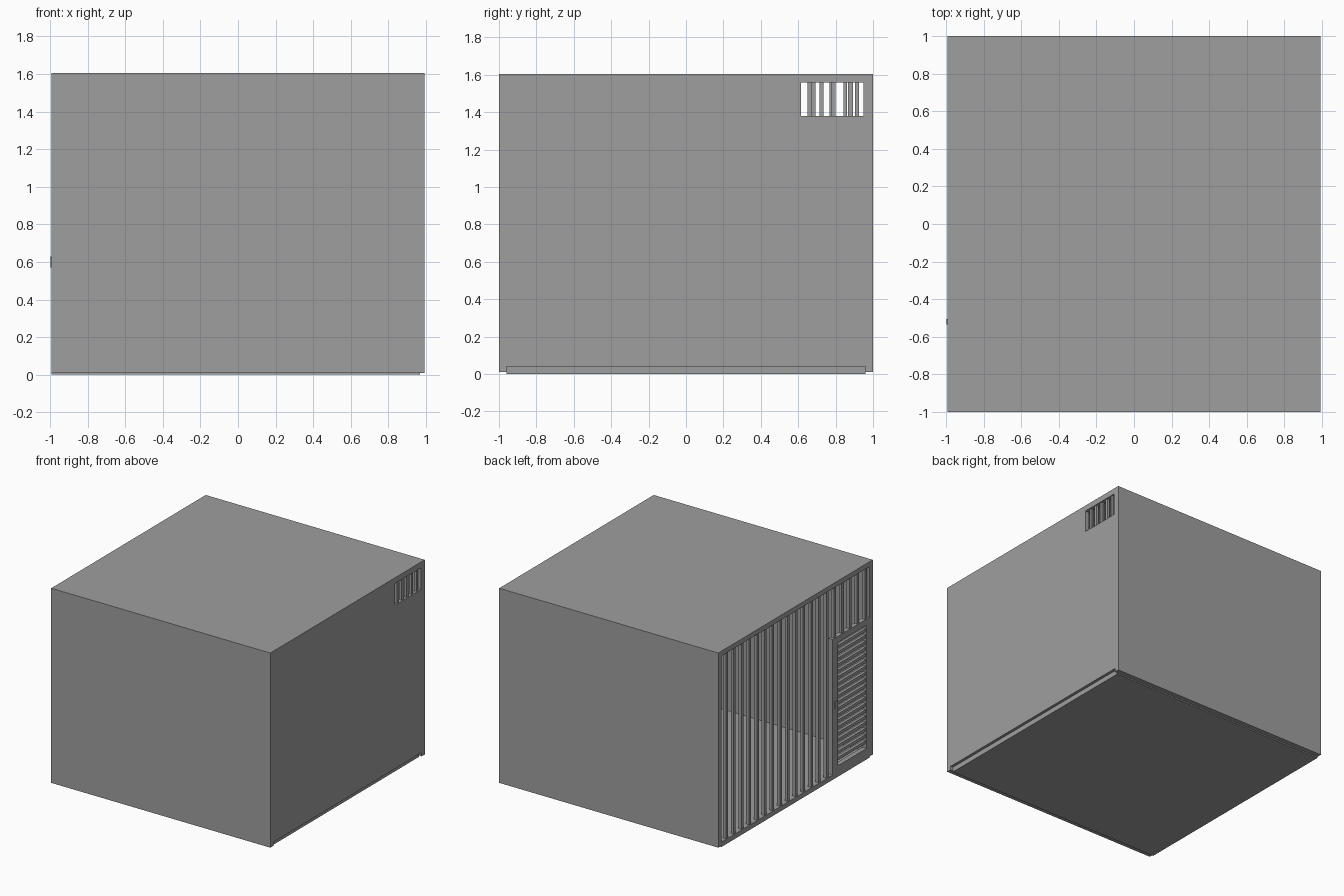
import bpy
import bmesh
from mathutils import Matrix, Vector

cube = bpy.data.objects.get("Cube")
if cube:
    bpy.data.objects.remove(cube, do_unlink=True)

GREY = (0.346, 0.346, 0.346, 1.0)
grey = bpy.data.materials.new("concrete_grey")
grey.use_nodes = True
grey.diffuse_color = GREY
grey.node_tree.nodes["Principled BSDF"].inputs["Base Color"].default_value = GREY


def part(name, boxes):
    """One object made of boxes, each given as (x range, y range, z range)."""
    bm = bmesh.new()
    for ranges in boxes:
        low = Vector([r[0] for r in ranges])
        high = Vector([r[1] for r in ranges])
        matrix = Matrix.Translation((low + high) / 2) @ Matrix.Diagonal((high - low).to_4d())
        bmesh.ops.create_cube(bm, size=1, matrix=matrix)
    mesh = bpy.data.meshes.new(name)
    bm.to_mesh(mesh)
    bm.free()
    mesh.materials.append(grey)
    obj = bpy.data.objects.new(name, mesh)
    bpy.context.collection.objects.link(obj)
    return obj


def around(center, width):
    return (center - width / 2, center + width / 2)


X, Y, TOP = 0.993, 1.0, 1.605
INNER = 0.96
CEILING = 1.565
FLOOR = 0.04
full_x = (-X, X)
inner_y = (-INNER, INNER)

# Shell: floor slab, roof and two plain walls
part("floor", [((-X, 0.97), inner_y, (0, FLOOR))])
part("roof", [(full_x, (-Y, Y), (CEILING, TOP))])
part("front_wall", [(full_x, (-Y, -INNER), (0.01, CEILING))])
part("back_wall", [(full_x, (INNER, Y), (0.01, CEILING))])

# Wall with the small window, raised clear of the ground, with corner feet
wall_x = (0.955, X)
win_y, win_z = (0.615, 0.95), (1.38, 1.558)
part("window_wall", [
    (wall_x, (-INNER, win_y[0]), (FLOOR, CEILING)),
    (wall_x, (win_y[1], INNER), (FLOOR, CEILING)),
    (wall_x, win_y, (FLOOR, win_z[0])),
    (wall_x, win_y, (win_z[1], CEILING)),
])
part("window_bars", [
    (around(0.974, 0.021), around(0.661 + 0.0635 * i, 0.021), win_z) for i in range(5)
])

# Barred side: tall bars, shorter ones above the door
door_y, door_top = (-INNER, -0.48), 1.15
bars = []
for i in range(19):
    y = 0.88 - 0.1 * i
    bottom = door_top if y < door_y[1] else FLOOR
    bars.append((around(-0.974, 0.026), around(y, 0.026), (bottom, CEILING)))
part("cell_bars", bars)

# Door: frame, horizontal bars and lock
door_x = (-X, -0.955)
open_y, open_z = (-0.92, -0.55), (0.09, 1.10)
part("door_frame", [
    (door_x, (door_y[0], open_y[0]), (FLOOR, door_top)),
    (door_x, (open_y[1], door_y[1]), (FLOOR, door_top)),
    (door_x, open_y, (FLOOR, open_z[0])),
    (door_x, open_y, (open_z[1], door_top)),
])
part("door_bars", [
    (around(-0.974, 0.024), open_y, around(0.14 + 0.051 * i, 0.024)) for i in range(19)
])
part("door_lock", [((-X - 0.004, -X), around(-0.52, 0.03), around(0.6, 0.06))])
